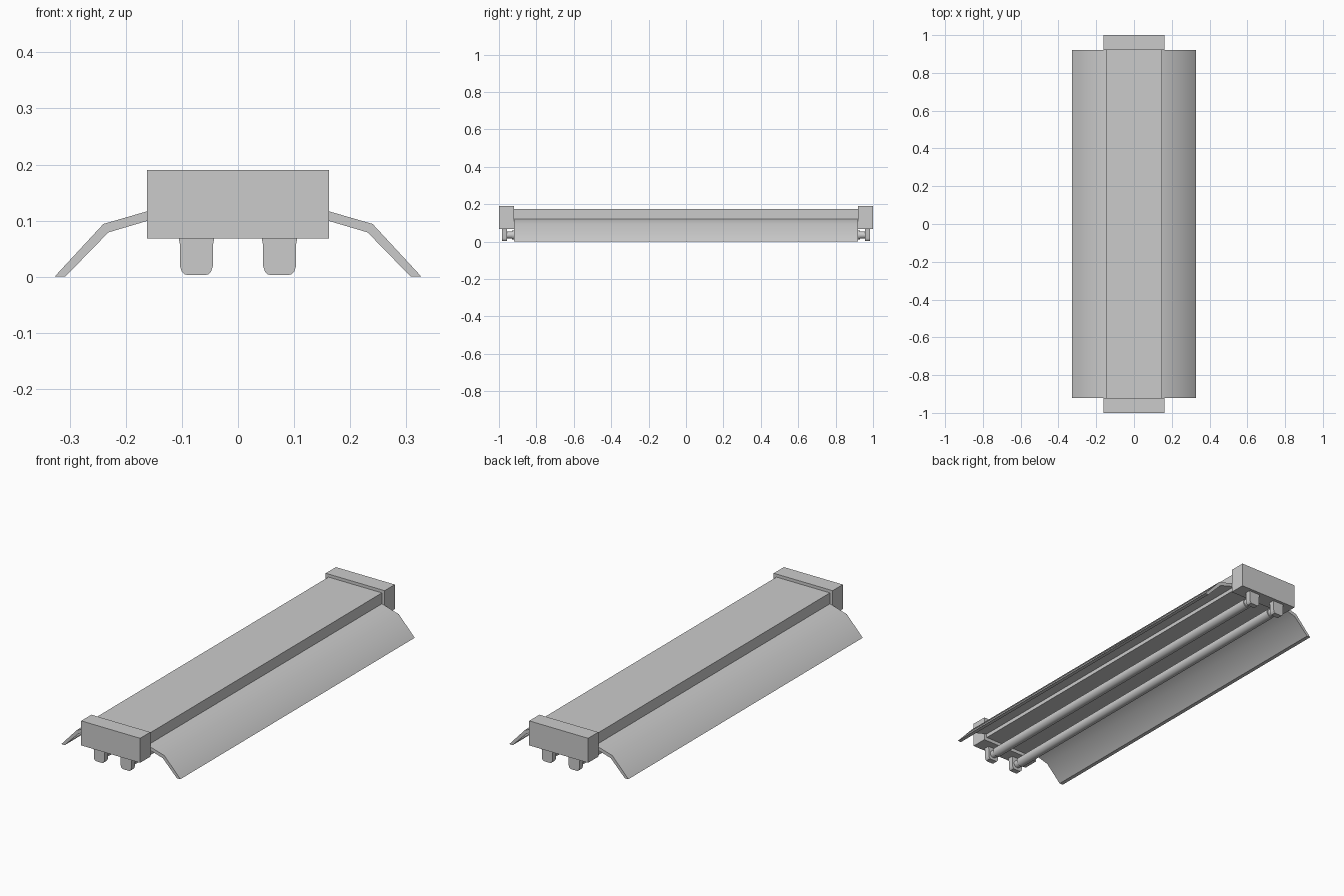
import bpy, bmesh, math
from mathutils import Vector

cube = bpy.data.objects.get("Cube")
if cube:
    bpy.data.objects.remove(cube, do_unlink=True)

# Single painted-metal colour
GREY = (0.6, 0.6, 0.6, 1)
grey = bpy.data.materials.new("light_grey")
grey.use_nodes = True
grey.diffuse_color = GREY
grey.node_tree.nodes["Principled BSDF"].inputs["Base Color"].default_value = GREY


def finish(name, bm, smooth=None):
    bmesh.ops.recalc_face_normals(bm, faces=bm.faces)
    mesh = bpy.data.meshes.new(name)
    bm.to_mesh(mesh)
    bm.free()
    obj = bpy.data.objects.new(name, mesh)
    bpy.context.collection.objects.link(obj)
    mesh.materials.append(grey)
    if smooth:
        bpy.ops.object.select_all(action='DESELECT')
        obj.select_set(True)
        bpy.context.view_layer.objects.active = obj
        bpy.ops.object.shade_smooth_by_angle(angle=math.radians(smooth))
    return obj


def extrude_profile(name, points, y0, y1, smooth=None):
    """Sweep a closed x-z outline from y0 to y1."""
    bm = bmesh.new()
    face = bm.faces.new([bm.verts.new((x, y0, z)) for x, z in points])
    new = bmesh.ops.extrude_face_region(bm, geom=[face])["geom"]
    verts = [v for v in new if isinstance(v, bmesh.types.BMVert)]
    bmesh.ops.translate(bm, verts=verts, vec=Vector((0, y1 - y0, 0)))
    return finish(name, bm, smooth)


def box(name, half_width, y0, y1, z0, z1):
    outline = [(-half_width, z0), (half_width, z0), (half_width, z1), (-half_width, z1)]
    return extrude_profile(name, outline, y0, y1)


def cylinder(name, x, z, radius, y0, y1):
    outline = [(x + radius * math.cos(math.tau * i / 24),
                z + radius * math.sin(math.tau * i / 24)) for i in range(24)]
    return extrude_profile(name, outline, y0, y1, 40)


# Main housing
box("housing", 0.147, -0.92, 0.92, 0.085, 0.175)

# Bent reflector wings
wing = [(0.14, 0.123), (0.24, 0.094), (0.327, 0.0), (0.308, 0.0),
        (0.231, 0.079), (0.14, 0.106)]
for side, s in (("left", 1), ("right", -1)):
    extrude_profile(side + "_reflector", [(s * x, z) for x, z in wing], -0.92, 0.92, 40)

# Lamp socket outline: flared neck, rounded foot
half = [(0.032, 0.07), (0.029, 0.055), (0.029, 0.018), (0.026, 0.009),
        (0.021, 0.004), (0.014, 0.003)]
socket = half + [(-x, z) for x, z in reversed(half)]

# End caps and lamp sockets
for end, e in (("front", -1), ("back", 1)):
    box(end + "_end_cap", 0.162, e * 0.92, e * 1.0, 0.068, 0.19)
    for side, s in (("left", 1), ("right", -1)):
        extrude_profile(f"{end}_{side}_socket", [(s * 0.074 + x, z) for x, z in socket],
                        e * 0.957, e * 0.985, 35)

# Tubes with narrower end collars
for side, s in (("left", 1), ("right", -1)):
    cylinder(side + "_tube", s * 0.074, 0.035, 0.024, -0.93, 0.93)
    cylinder(side + "_tube_collars", s * 0.074, 0.035, 0.019, -0.96, 0.96)
